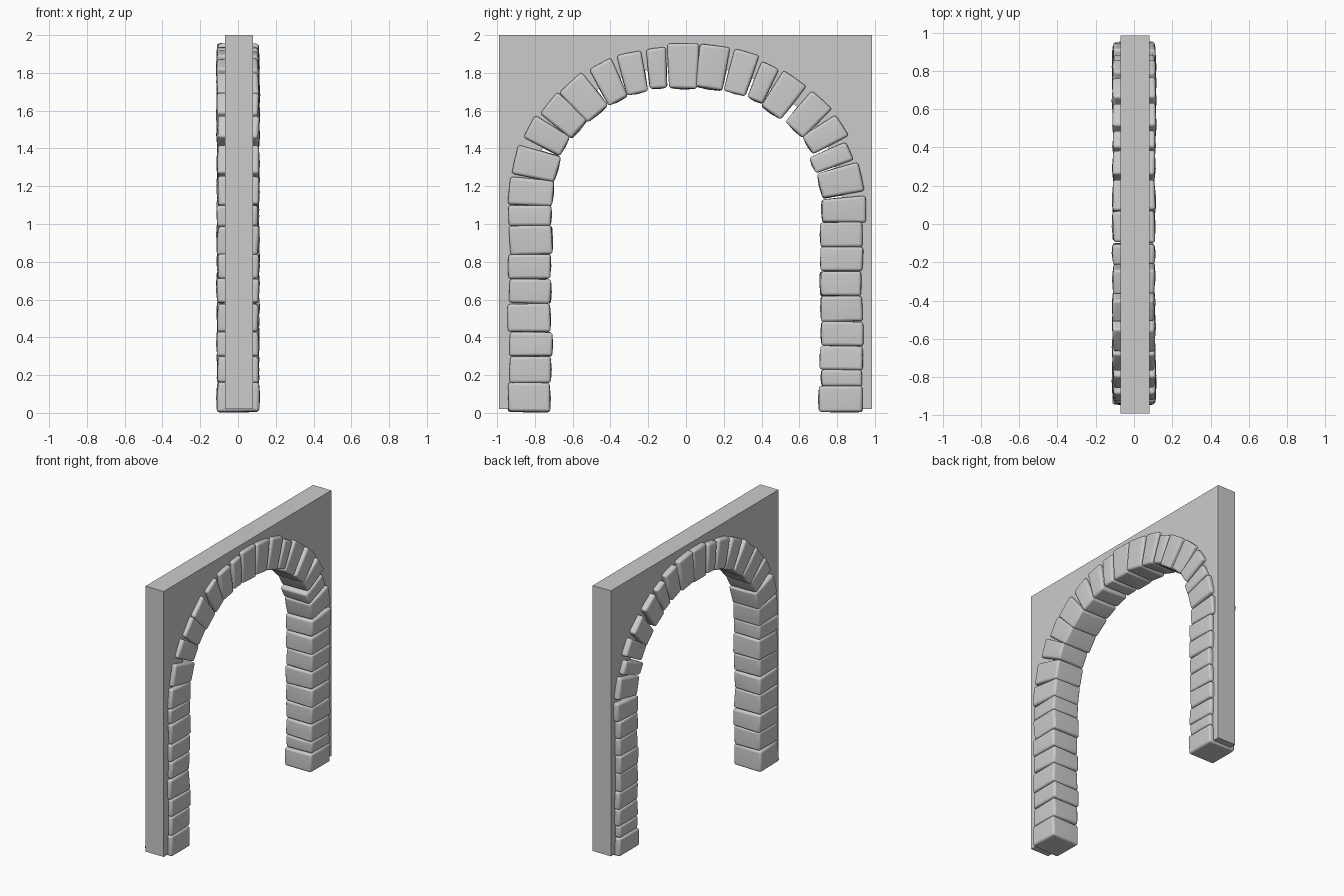
import bpy, bmesh, random
from math import radians, cos, sin
from mathutils import Vector

if "Cube" in bpy.data.objects:
    bpy.data.objects.remove(bpy.data.objects["Cube"])

random.seed(4)

# Arch stones: centre y, centre z, inward angle, radial length, width
ARCH = [
    (-.820, 1.170, -4, .230, .145), (-.794, 1.317, -13, .235, .145),
    (-.735, 1.465, -30, .215, .125), (-.645, 1.571, -41, .215, .135),
    (-.540, 1.667, -49, .220, .150), (-.407, 1.751, -64, .220, .120),
    (-.280, 1.800, -77, .220, .125), (-.153, 1.825, -86, .215, .100),
    (-.016, 1.838, -90, .235, .155), (.138, 1.832, -97, .235, .150),
    (.290, 1.800, -107, .225, .125), (.405, 1.746, -113, .205, .095),
    (.513, 1.677, -125, .220, .135), (.645, 1.577, -133, .215, .135),
    (.735, 1.471, -150, .210, .120), (.770, 1.349, -158, .210, .095),
    (.820, 1.227, -167, .225, .145), (.836, 1.074, -178, .230, .130),
]
# Joint heights of the two legs
LEFT = [.005, .16, .30, .43, .58, .71, .84, .99, 1.10]
RIGHT = [.005, .14, .23, .355, .485, .62, .75, .88, 1.01]


def add_mesh(name, bm):
    bmesh.ops.recalc_face_normals(bm, faces=bm.faces)
    me = bpy.data.meshes.new(name)
    bm.to_mesh(me)
    bm.free()
    ob = bpy.data.objects.new(name, me)
    bpy.context.collection.objects.link(ob)
    return ob


def stone(name, y, z, ang, length, width, taper):
    bm = bmesh.new()
    bmesh.ops.create_cube(bm, size=2)
    for v in bm.verts:
        v.co += Vector([random.uniform(-.045, .045) for _ in range(3)])
    # slightly swollen faces
    bmesh.ops.subdivide_edges(bm, edges=bm.edges[:], cuts=1, use_grid_fill=True)
    for v in bm.verts:
        big = [i for i in range(3) if abs(v.co[i]) > .5]
        if len(big) == 1:
            v.co[big[0]] *= 1.05
    c, s = cos(radians(ang)), sin(radians(ang))
    for v in bm.verts:
        a = v.co.y * length / 2
        b = v.co.z * width / 2 * (1 - taper * v.co.y)
        v.co = Vector((v.co.x * .109, y + a * c - b * s, max(0, z + a * s + b * c)))
    ob = add_mesh(name, bm)
    m = ob.modifiers.new("worn_edges", 'BEVEL')
    m.width, m.segments, m.limit_method = .014, 3, 'ANGLE'
    m.angle_limit = radians(40)
    bpy.ops.object.select_all(action='DESELECT')
    ob.select_set(True)
    bpy.context.view_layer.objects.active = ob
    bpy.ops.object.shade_smooth_by_angle(angle=radians(40))


# Wall slab whose opening runs along the middle of the stones
outline = [(-.99, .02), (-.99, 2), (.985, 2), (.985, .02), (.82, .02)]
outline += [(y, z) for y, z, *_ in reversed(ARCH)] + [(-.82, .02)]
bm = bmesh.new()
face = bm.faces.new([bm.verts.new((-.07, y, z)) for y, z in outline])
ext = bmesh.ops.extrude_face_region(bm, geom=[face], use_keep_orig=True)
bmesh.ops.translate(bm, vec=(.15, 0, 0),
                    verts=[g for g in ext['geom'] if isinstance(g, bmesh.types.BMVert)])
add_mesh("wall", bm)

# Leg stones
for side, joints, yc, ang in (("left", LEFT, -.827, 0), ("right", RIGHT, .822, 180)):
    for i, (lo, hi) in enumerate(zip(joints, joints[1:])):
        stone(f"{side}_leg_stone_{i + 1}", yc + random.uniform(-.005, .005), (lo + hi) / 2,
              ang + random.uniform(-1, 1), .222 + random.uniform(-.006, .006), hi - lo, 0)

# Arch stones
for i, (y, z, ang, length, width) in enumerate(ARCH):
    stone(f"arch_stone_{i + 1}", y, z, ang, length, width, .06)
